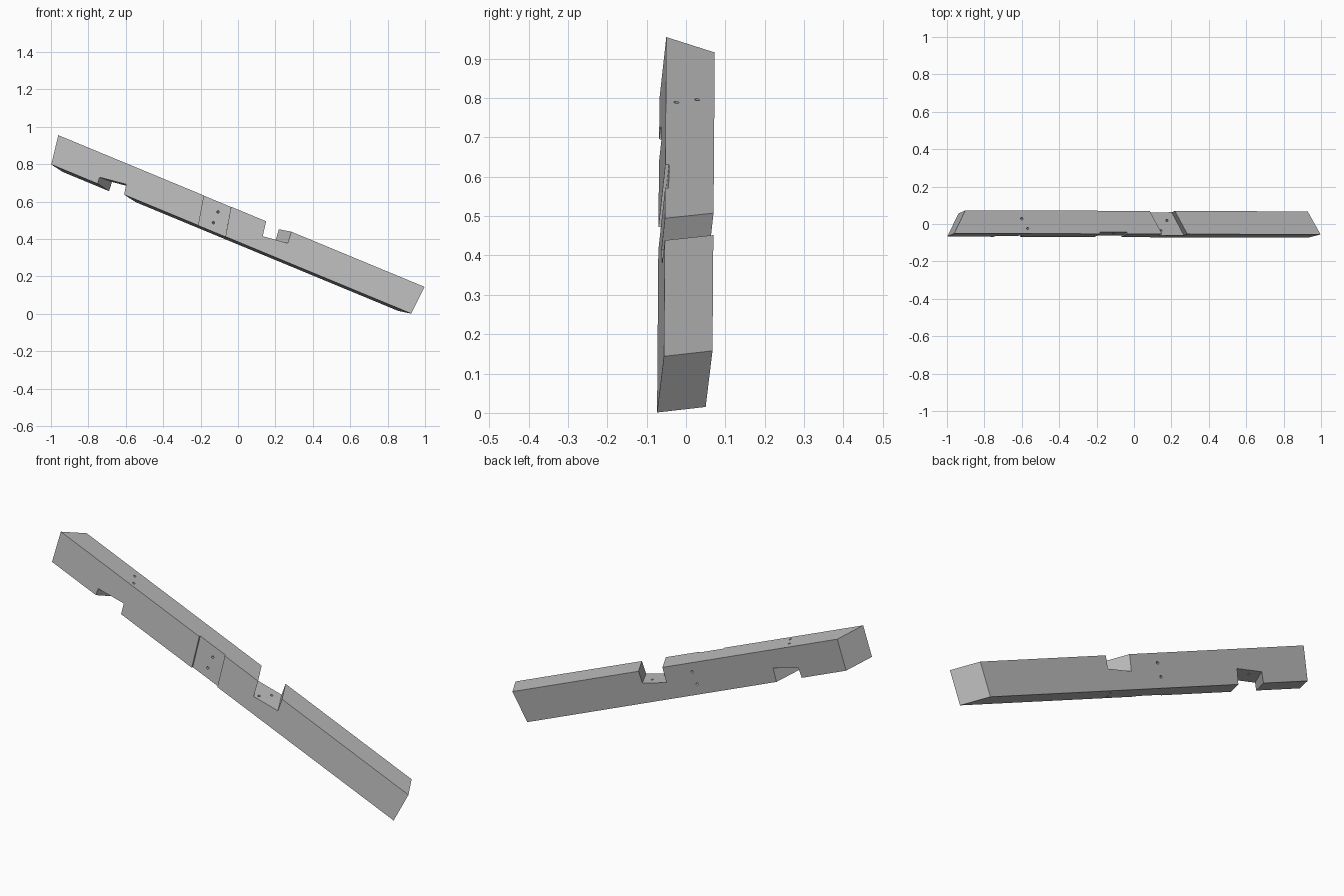
import bpy, bmesh
from math import radians
from mathutils import Matrix, Vector

old = bpy.data.objects.get("Cube")
if old:
    bpy.data.objects.remove(old, do_unlink=True)

DEPTH, HEIGHT, HOLE_RADIUS = 0.124, 0.16, 0.0065

grey = bpy.data.materials.new("timber grey")
grey.use_nodes = True
colour = (0.5, 0.5, 0.5, 1)
grey.diffuse_color = colour
grey.node_tree.nodes["Principled BSDF"].inputs["Base Color"].default_value = colour


def add_object(name, bm):
    bmesh.ops.recalc_face_normals(bm, faces=bm.faces)
    mesh = bpy.data.meshes.new(name)
    bm.to_mesh(mesh)
    bm.free()
    mesh.materials.append(grey)
    obj = bpy.data.objects.new(name, mesh)
    bpy.context.collection.objects.link(obj)
    return obj


def skew_block(name, left, right, bottom, top, front, back):
    """Block with angled sides: x = a + b*y + c*z, and angled floor/roof: z = e + f*x + g*y."""
    bm = bmesh.new()
    verts = []
    for e, f, g in (bottom, top):
        for (a, b, c), y in ((left, front), (right, front), (right, back), (left, back)):
            x = (a + b * y + c * (e + g * y)) / (1 - c * f)
            verts.append(bm.verts.new((x, y, e + f * x + g * y)))
    bm.faces.new(verts[:4])
    bm.faces.new(verts[4:])
    for i in range(4):
        j = (i + 1) % 4
        bm.faces.new((verts[i], verts[j], verts[j + 4], verts[i + 4]))
    return add_object(name, bm)


def drill(name, start, end):
    """Round cutter that runs past both given points."""
    start, end = Vector(start), Vector(end)
    axis = end - start
    turn = axis.to_track_quat('Z', 'Y').to_matrix().to_4x4()
    bm = bmesh.new()
    bmesh.ops.create_cone(bm, cap_ends=True, segments=16, radius1=HOLE_RADIUS,
                          radius2=HOLE_RADIUS, depth=axis.length * 1.3,
                          matrix=Matrix.Translation((start + end) / 2) @ turn)
    return add_object(name, bm)


def flat(z):
    return (z, 0, 0)


# Beam with compound-cut ends; x runs along it, z = 0 is its top
beam = skew_block("timber_beam", (0, 0.56, -0.16), (2.12, -0.56, 0.07),
                  flat(-HEIGHT), flat(0), 0, DEPTH)

# Skewed notches below and above, and the shallow front housing
cutters = [
    skew_block("lower_notch", (0.277, 0.585, -0.1), (0.415, 0.585, -0.2),
               flat(-0.2), (-0.164, 0.137, 0.05), -0.02, DEPTH + 0.02),
    skew_block("upper_notch", (1.203, -0.54, -0.17), (1.349, -0.54, -0.1),
               (-0.231, 0.123, 0.1), flat(0.04), -0.02, DEPTH + 0.02),
    skew_block("front_housing", (0.844, 0, -0.21), (1.0, 0, -0.21),
               flat(-0.2), flat(0.04), -0.02, 0.009),
]

# Bolt holes: two through the front, two pairs through the top
for z in (-0.052, -0.115):
    cutters.append(drill("front_bolt_hole", (0.943, 0, z), (0.978, DEPTH, z + 0.007)))
for x, y in ((0.394, 0.08), (0.426, 0.027), (1.262, 0.08), (1.229, 0.026)):
    cutters.append(drill("top_bolt_hole", (x, y, 0), (x, y, -HEIGHT)))

bpy.context.view_layer.objects.active = beam
for cutter in cutters:
    cutter.hide_render = True
    cut = beam.modifiers.new(cutter.name, 'BOOLEAN')
    cut.operation = 'DIFFERENCE'
    cut.solver = 'EXACT'
    cut.object = cutter
    bpy.ops.object.modifier_apply(modifier=cut.name)
    bpy.data.objects.remove(cutter, do_unlink=True)

# Tilt the finished beam into its sloping position
beam.matrix_world = (Matrix.Translation((-0.961, -0.05, 0.955))
                     @ Matrix.Rotation(radians(-0.18), 4, 'Z')
                     @ Matrix.Rotation(radians(22.5), 4, 'Y')
                     @ Matrix.Rotation(radians(-6.3), 4, 'X'))
